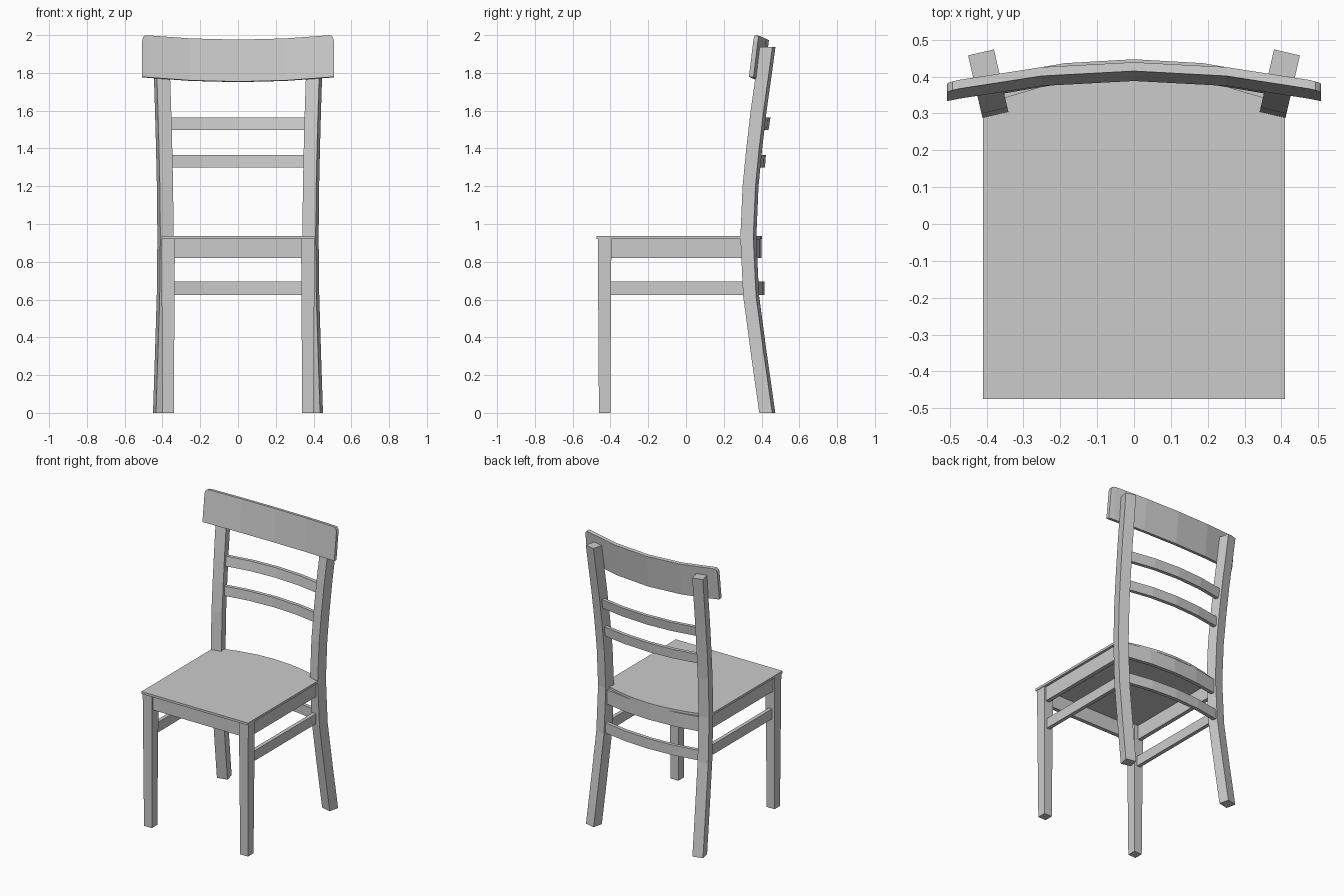
import bpy, bmesh, math
from mathutils import Vector

if "Cube" in bpy.data.objects:
    bpy.data.objects.remove(bpy.data.objects["Cube"])


def make(name, bm):
    bmesh.ops.recalc_face_normals(bm, faces=bm.faces)
    me = bpy.data.meshes.new(name)
    bm.to_mesh(me)
    bm.free()
    ob = bpy.data.objects.new(name, me)
    bpy.context.collection.objects.link(ob)
    return ob


def prism(name, outline, shift):
    """Extrude a closed 3D outline along a vector."""
    bm = bmesh.new()
    f = bm.faces.new([bm.verts.new(p) for p in outline])
    r = bmesh.ops.extrude_face_region(bm, geom=[f], use_keep_orig=True)
    verts = [g for g in r["geom"] if isinstance(g, bmesh.types.BMVert)]
    bmesh.ops.translate(bm, verts=verts, vec=shift)
    return make(name, bm)


def loft(name, rings):
    """Bridge a row of four-cornered sections and cap the ends."""
    bm = bmesh.new()
    vs = [[bm.verts.new(p) for p in ring] for ring in rings]
    for a, b in zip(vs, vs[1:]):
        for i in range(4):
            j = (i + 1) % 4
            bm.faces.new((a[i], a[j], b[j], b[i]))
    bm.faces.new(vs[0])
    bm.faces.new(vs[-1])
    return make(name, bm)


def box(name, x0, x1, y0, y1, z0, z1):
    return prism(name, [(x0, y0, z0), (x1, y0, z0), (x1, y1, z0), (x0, y1, z0)],
                 (0, 0, z1 - z0))


def slat(name, y_back, z0, z1, lean=0.0, thick=0.025):
    """Curved crosspiece between the back legs."""
    rings = []
    for x in (-0.37, -0.187, 0, 0.187, 0.37):
        y = y_back - 0.304 * x * x
        rings.append([(x, y - thick - lean, z0), (x, y - lean, z0),
                      (x, y, z1), (x, y - thick, z1)])
    return loft(name, rings)


# Seat panel with bowed back edge
back = [(x, 0.403 - 0.49 * x * x) for x in (0.41, 0.34, 0.26, 0.13, 0, -0.13, -0.26, -0.34, -0.41)]
prism("seat", [(x, y, 0.92) for x, y in [(-0.41, -0.475), (0.41, -0.475)] + back], (0, 0, 0.016))

# Back leg profile: front edge offset at each height
LEG = [(0.103, 0), (0.059, 0.3), (0.015, 0.62), (0, 0.93), (0.012, 1.2),
       (0.032, 1.4), (0.056, 1.6), (0.085, 1.8), (0.104, 1.937)]
ang = math.radians(13)

for s, side in ((-1, "left"), (1, "right")):
    # Curved back leg, turned outward
    deep = Vector((s * math.sin(ang), math.cos(ang), 0))
    wide = Vector((math.cos(ang), -s * math.sin(ang), 0)) * 0.036
    base = Vector((s * 0.376, 0.296, 0))
    rings = []
    for d, z in LEG:
        f = base + deep * d + Vector((0, 0, z))
        b = f + deep * 0.07
        rings.append([f - wide, f + wide, b + wide, b - wide])
    loft("back_leg_" + side, rings)

    # Tapered front leg
    rings = []
    for z, h in ((0, 0.03), (0.92, 0.036)):
        cx, cy = s * 0.37, -0.431
        rings.append([(cx - h, cy - h, z), (cx + h, cy - h, z), (cx + h, cy + h, z), (cx - h, cy + h, z)])
    loft("front_leg_" + side, rings)

    # Side apron and stretcher
    box("side_apron_" + side, s * 0.365, s * 0.393, -0.41, 0.32, 0.82, 0.92)
    box("side_stretcher_" + side, s * 0.358, s * 0.384, -0.41, 0.34, 0.625, 0.695)

# Front apron
box("front_apron", -0.345, 0.345, -0.455, -0.428, 0.82, 0.92)

# Curved back pieces
slat("back_apron", 0.40, 0.82, 0.92)
slat("back_stretcher", 0.415, 0.625, 0.695)
slat("lower_slat", 0.423, 1.30, 1.365, 0.005)
slat("upper_slat", 0.447, 1.498, 1.563, 0.01)

# Top rail: bowed, leaning back, rounded upper corners
rings = []
for x, drop in ((-0.507, 0.03), (-0.503, 0.013), (-0.493, 0.003), (-0.475, 0), (-0.25, 0), (0, 0),
                (0.25, 0), (0.475, 0), (0.493, 0.003), (0.503, 0.013), (0.507, 0.03)):
    bow, rise = 0.213 * x * x, 0.1 * x * x
    y, yt = 0.388 - bow, 0.415 - bow - drop * 0.12
    z0, z1 = 1.754 + rise, 1.976 + rise - drop
    rings.append([(x, y, z0), (x, y + 0.024, z0 - 0.003), (x, yt + 0.024, z1 - 0.003), (x, yt, z1)])
loft("top_rail", rings)
